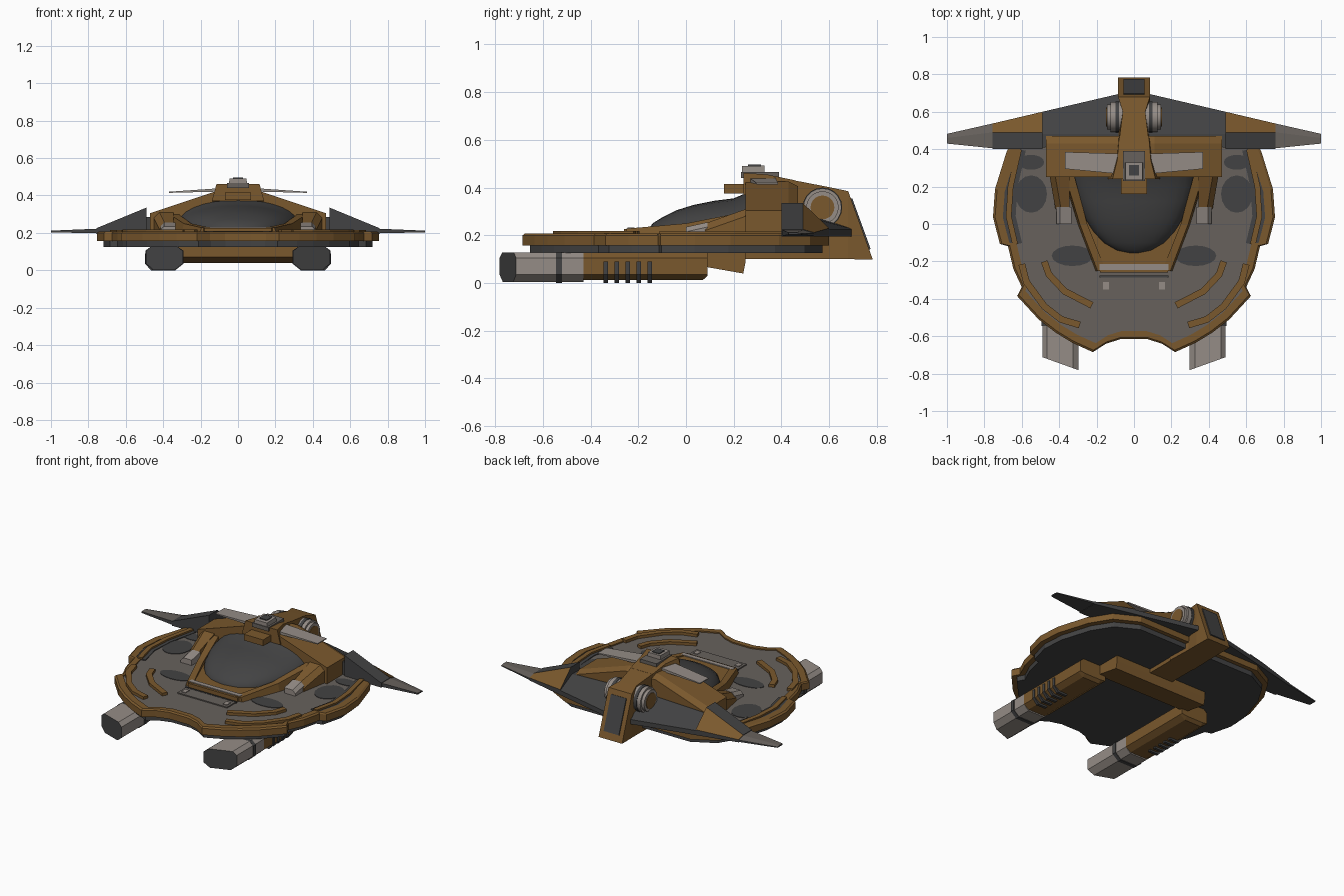
import bpy, bmesh, math
from mathutils import Vector

if "Cube" in bpy.data.objects:
    bpy.data.objects.remove(bpy.data.objects["Cube"])


def material(name, rgb):
    m = bpy.data.materials.new(name)
    m.diffuse_color = (*rgb, 1)
    m.use_nodes = True
    m.node_tree.nodes["Principled BSDF"].inputs["Base Color"].default_value = m.diffuse_color
    return m


GOLD = material("ochre_gold", (0.195, 0.098, 0.026))
DECK = material("warm_grey", (0.135, 0.120, 0.108))
DARK = material("dark_grey", (0.055, 0.055, 0.056))
LIGHT = material("pale_grey", (0.300, 0.265, 0.240))


def loft(name, sections, mats, mirror=False, rule=None, ring=False, smooth=False):
    """Skin equal-length sections; ring closes the loft on itself, rule(center, normal) picks a material."""
    bm = bmesh.new()
    for s in ((1, -1) if mirror else (1,)):
        rows = [[bm.verts.new((p[0] * s, p[1], p[2])) for p in sec] for sec in sections]
        n = len(rows[0])
        pairs = list(zip(rows, rows[1:])) + ([(rows[-1], rows[0])] if ring else [])
        for a, b in pairs:
            for i in range(n):
                j = (i + 1) % n
                bm.faces.new((a[i], a[j], b[j], b[i]))
        if not ring:
            bm.faces.new(rows[0])
            bm.faces.new(rows[-1])
    bmesh.ops.recalc_face_normals(bm, faces=bm.faces)
    if rule:
        for f in bm.faces:
            f.material_index = rule(f.calc_center_median(), f.normal)
    me = bpy.data.meshes.new(name)
    bm.to_mesh(me)
    bm.free()
    for m in (mats if isinstance(mats, (list, tuple)) else [mats]):
        me.materials.append(m)
    ob = bpy.data.objects.new(name, me)
    bpy.context.collection.objects.link(ob)
    if smooth:
        bpy.context.view_layer.objects.active = ob
        ob.select_set(True)
        bpy.ops.object.shade_smooth_by_angle(angle=math.radians(35))
        ob.select_set(False)
    return ob


def prism(name, pts, z0, z1, mats, **kw):
    return loft(name, [[(x, y, z) for x, y in pts] for z in (z0, z1)], mats, **kw)


def box(name, x0, x1, y0, y1, z0, z1, mats, **kw):
    return prism(name, [(x0, y0), (x1, y0), (x1, y1), (x0, y1)], z0, z1, mats, **kw)


def strip(name, path, w, z0, z1, mat):
    """Mirrored flat bar following a plan-view path."""
    p = [Vector(q) for q in path]
    left, right = [], []
    for i, q in enumerate(p):
        d = (p[min(i + 1, len(p) - 1)] - p[max(i - 1, 0)]).normalized()
        nrm = Vector((-d.y, d.x)) * w / 2
        left.append(q + nrm)
        right.append(q - nrm)
    return loft(name, [[(a.x, a.y, z0), (b.x, b.y, z0), (b.x, b.y, z1), (a.x, a.y, z1)]
                       for a, b in zip(left, right)], mat, mirror=True)


def disc(cx, cy, rx, ry, n=16):
    return [(cx + rx * math.cos(2 * math.pi * i / n), cy + ry * math.sin(2 * math.pi * i / n)) for i in range(n)]


# Saucer hull and its gold rim
half = [(0.07, -0.615), (0.15, -0.64), (0.22, -0.685), (0.33, -0.635), (0.42, -0.58), (0.51, -0.51),
        (0.625, -0.385), (0.60, -0.337), (0.645, -0.24), (0.674, -0.118), (0.717, -0.107), (0.754, 0.037),
        (0.743, 0.187), (0.68, 0.39), (0.60, 0.52), (0.45, 0.60)]
outline = half + [(-x, y) for x, y in reversed(half)]


def scaled(s):
    return [(x * s, y * s) for x, y in outline]


prism("hull", scaled(0.955), 0.125, 0.200, [DARK, DECK], rule=lambda c, n: int(n.z > 0.5))
loft("hull_rim", [[(x, y, z) for x, y in scaled(s)] for s, z in
                  ((1, 0.157), (1, 0.20), (0.985, 0.208), (0.93, 0.208), (0.93, 0.157))], GOLD, ring=True)

# Deck camouflage patches, ribs and side strips
for i, (cx, cy, rx, ry) in enumerate([(0.55, 0.16, 0.085, 0.10), (0.33, -0.17, 0.11, 0.055), (0.55, 0.33, 0.07, 0.04)]):
    prism("deck_patch_%d" % i, disc(cx, cy, rx, ry), 0.199, 0.203, DARK, mirror=True)
strip("inner_rib", [(0.48, -0.20), (0.455, -0.27), (0.37, -0.36), (0.225, -0.435)], 0.036, 0.19, 0.218, GOLD)
strip("outer_rib", [(0.60, -0.215), (0.575, -0.31), (0.48, -0.44), (0.39, -0.51), (0.29, -0.54)], 0.036, 0.19, 0.218, GOLD)
side = [(0.615, 0.40), (0.66, 0.2), (0.67, 0.04), (0.635, -0.11)]
strip("side_gap", side, 0.075, 0.19, 0.205, DARK)
strip("side_strip", side, 0.03, 0.19, 0.216, GOLD)
box("front_hatch", -0.18, 0.18, -0.37, -0.28, 0.19, 0.207, DECK)
box("hatch_edge", -0.185, 0.185, -0.285, -0.275, 0.19, 0.209, DARK)
box("hatch_light", 0.135, 0.165, -0.35, -0.31, 0.20, 0.211, LIGHT, mirror=True)

# Cockpit base, rails and canopy
prism("cockpit_base", [(-0.18, -0.26), (0.18, -0.26), (0.35, 0.27), (-0.35, 0.27)], 0.19, 0.226, GOLD)
box("cockpit_lip", -0.185, 0.185, -0.245, -0.215, 0.20, 0.232, LIGHT)
loft("cockpit_rail", [[(a, y, 0.2), (b, y, 0.2), (b - 0.01, y, z), (a, y, z)] for a, b, y, z in
                      ((0.15, 0.205, -0.25, 0.228), (0.25, 0.30, 0.0, 0.25), (0.325, 0.385, 0.28, 0.305))],
     GOLD, mirror=True)
canopy = []
for y, w, h in ((-0.157, 0.03, 0.02), (-0.14, 0.10, 0.045), (-0.10, 0.165, 0.07), (-0.04, 0.22, 0.10),
                (0.03, 0.265, 0.122), (0.12, 0.305, 0.14), (0.20, 0.33, 0.15), (0.27, 0.33, 0.18)):
    arc = [math.pi * i / 16 for i in range(17)]
    canopy.append([(w * math.cos(t), y, 0.205 + h * max(0, math.sin(t)) ** 0.75) for t in arc])
loft("canopy", canopy, DARK, smooth=True)

# Rear shoulder block, arms and pale arm tips
loft("shoulder_block", [[(x, 0.25, 0.2), (x, 0.47, 0.2), (x, 0.47, z - 0.02), (x, 0.43, z), (x, 0.25, z)]
                        for x, z in ((-0.47, 0.305), (-0.11, 0.425), (0.11, 0.425), (0.47, 0.305))],
     [GOLD, DARK], rule=lambda c, n: int(n.y < -0.5 and abs(c.x) < 0.2))
loft("shoulder_arm", [[(0.345, y, 0.2), (x, y, 0.2), (x, y, z - 0.03), (x - 0.03, y, z), (0.345, y, z)]
                      for x, y, z in ((0.42, 0.08, 0.25), (0.45, 0.25, 0.31))], GOLD, mirror=True)
loft("arm_tip", [[(0.335, y, 0.2), (0.415, y, 0.2), (0.415, y, z - 0.02), (0.395, y, z), (0.335, y, z)]
                 for y, z in ((0.0, 0.235), (0.09, 0.255))], LIGHT, mirror=True)

# Small upper canards
loft("canard", [[(x, y0, z - t), (x, y1, z - t), (x, y1, z), (x, y0, z)] for x, y0, y1, z, t in
                ((0.05, 0.265, 0.375, 0.442, 0.02), (0.37, 0.295, 0.385, 0.42, 0.006))], LIGHT, mirror=True)


# Spine, tail fin and rear panel
def beam(rows):
    return [[(-b, y, z0), (b, y, z0), (t, y, z1), (-t, y, z1)] for y, b, t, z0, z1 in rows]


loft("spine", beam([(0.24, 0.14, 0.115, 0.37, 0.462), (0.34, 0.11, 0.09, 0.36, 0.455),
                    (0.46, 0.09, 0.08, 0.30, 0.43)]), GOLD)
box("spine_nose", -0.07, 0.07, 0.16, 0.25, 0.375, 0.415, GOLD)
loft("tail_fin", beam([(0.44, 0.09, 0.08, 0.1, 0.433), (0.60, 0.085, 0.06, 0.1, 0.402),
                       (0.68, 0.085, 0.085, 0.1, 0.385), (0.782, 0.085, 0.085, 0.099, 0.101)]), GOLD)
loft("tail_panel", [[(-0.055, y, z), (0.055, y, z), (0.055, y + 0.008, z + 0.003), (-0.055, y + 0.008, z + 0.003)]
                    for y, z in ((0.689, 0.352), (0.766, 0.14))], DARK)
box("sensor_base", -0.06, 0.06, 0.23, 0.39, 0.44, 0.466, DECK)
loft("sensor_box", beam([(0.235, 0.05, 0.045, 0.44, 0.49), (0.33, 0.05, 0.045, 0.44, 0.492)]), LIGHT)
box("sensor_window", -0.027, 0.027, 0.26, 0.315, 0.48, 0.496, DARK)

# Round turbines beside the tail
for name, r, x0, x1, mat in (("turbine", 0.08, 0.05, 0.125, LIGHT), ("turbine_lip", 0.068, 0.12, 0.145, LIGHT),
                             ("turbine_face", 0.05, 0.13, 0.149, GOLD), ("turbine_band", 0.083, 0.08, 0.10, DARK)):
    loft(name, [[(x, y, z) for y, z in disc(0.572, 0.317, r, r, 20)] for x in (x0, x1)], mat, mirror=True, smooth=True)


# Swept wings: root, armoured middle and pale tips
def wing(x, y0, y1, ym, zb, ze, zt):
    return [(x, y0, zb), (x, y1, zb), (x, y1, ze), (x, ym, zt), (x, y0, zt)]


loft("wing_root", [wing(0.04, 0.42, 0.705, 0.48, 0.195, 0.225, 0.30), wing(0.49, 0.41, 0.60, 0.48, 0.195, 0.225, 0.285)],
     DARK, mirror=True)
loft("wing_armour", [wing(0.49, 0.40, 0.60, 0.49, 0.195, 0.23, 0.335), wing(0.757, 0.40, 0.537, 0.49, 0.195, 0.212, 0.225)],
     [DARK, GOLD], mirror=True, rule=lambda c, n: int(n.y > 0.2 and n.z > 0.2))
loft("wing_tip", [wing(0.757, 0.405, 0.537, 0.49, 0.198, 0.21, 0.222), wing(1.0, 0.43, 0.482, 0.46, 0.203, 0.208, 0.212)],
     [DARK, DECK], mirror=True, rule=lambda c, n: int(n.z > 0.3))


# Underslung engine nacelles
def hexa(y_in, y_out, z0=0.0, g=0.0):
    pts = [(0.325, 0.127), (0.465, 0.127), (0.49 + g, 0.105), (0.49 + g, 0.035), (0.455, z0),
           (0.335, z0), (0.297 - g, 0.035), (0.297 - g, 0.105)]
    return [(x, y_in + (y_out - y_in) * (x - 0.295) / 0.195, z) for x, z in pts]


loft("nacelle_front", [hexa(-0.782, -0.712, 0.004), hexa(-0.43, -0.43, 0.004)], [LIGHT, DARK], mirror=True,
     rule=lambda c, n: int(n.y < -0.5))
loft("nacelle_ring", [hexa(-0.545, -0.545, 0.0, 0.005), hexa(-0.52, -0.52, 0.0, 0.005)], DARK, mirror=True)
loft("nacelle_rear", [hexa(-0.43, -0.43, 0.012), hexa(0.07, 0.07, 0.012), hexa(0.09, 0.09, 0.03)], GOLD, mirror=True)
for i in range(5):
    y = -0.345 + i * 0.046
    loft("nacelle_vent_%d" % i, [[(0.40, v, 0.0), (0.465, v, 0.0), (0.497, v, 0.035), (0.497, v, 0.09), (0.40, v, 0.09)]
                                 for v in (y, y + 0.018)], DARK, mirror=True)

# Belly crossbar and keel
loft("belly_crossbar", [[(x, 0.07, 0.07), (x, 0.24, 0.04), (x, 0.25, 0.09), (x, 0.25, 0.13), (x, 0.07, 0.13)]
                        for x in (-0.34, 0.34)], GOLD)
box("belly_keel", -0.085, 0.085, 0.24, 0.46, 0.10, 0.15, GOLD)
